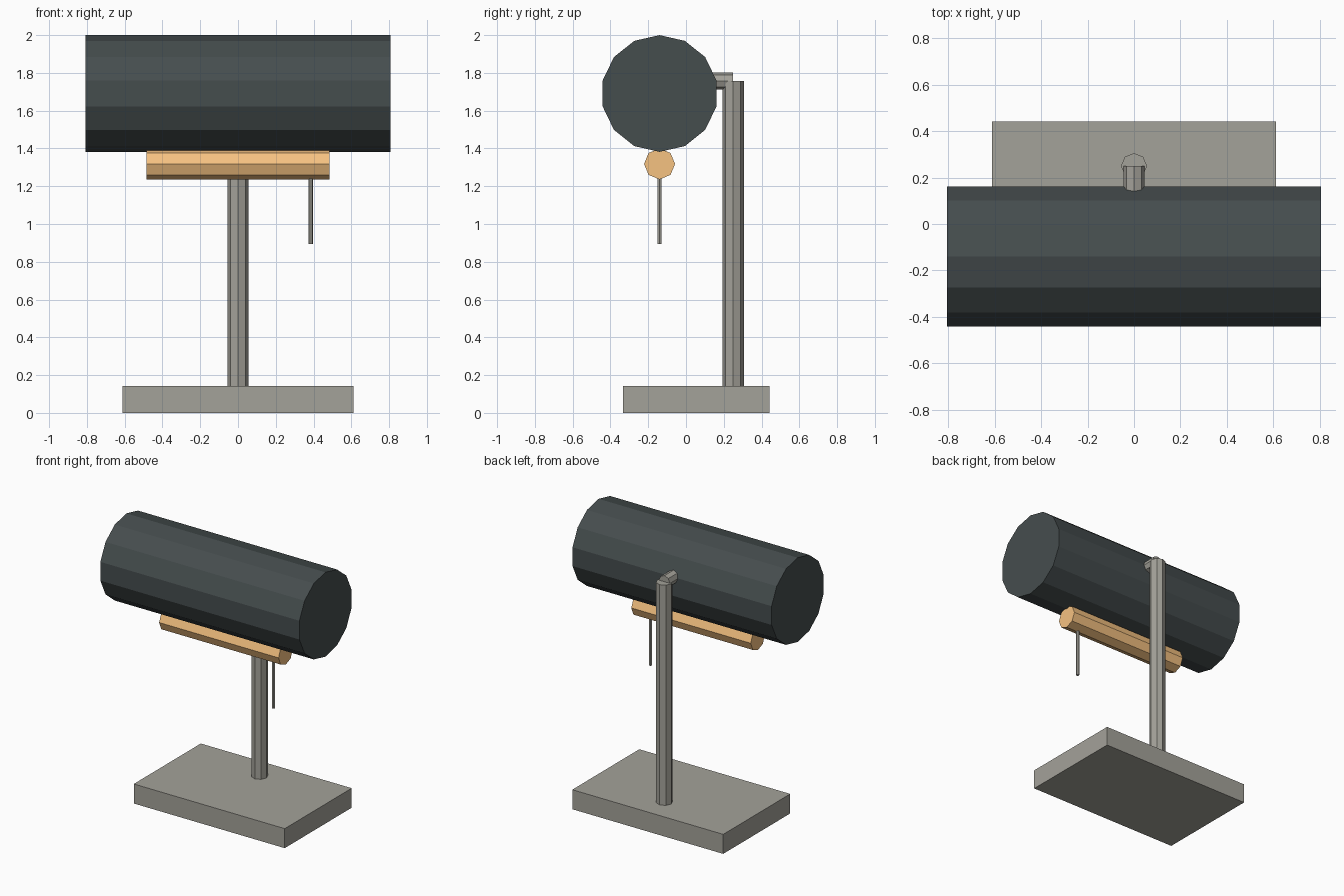
import bpy, bmesh
from math import sin, cos, tau
from mathutils import Vector

if "Cube" in bpy.data.objects:
    bpy.data.objects.remove(bpy.data.objects["Cube"])


def material(name, rgb):
    m = bpy.data.materials.new(name)
    m.diffuse_color = (*rgb, 1)
    m.use_nodes = True
    m.node_tree.nodes["Principled BSDF"].inputs["Base Color"].default_value = m.diffuse_color
    return m


def finish(name, bm, mat):
    bmesh.ops.recalc_face_normals(bm, faces=bm.faces)
    me = bpy.data.meshes.new(name)
    bm.to_mesh(me)
    bm.free()
    me.materials.append(mat)
    ob = bpy.data.objects.new(name, me)
    bpy.context.collection.objects.link(ob)
    return ob


def rod(name, start, end, radius, sides, up, mat):
    """Flat-faced closed cylinder between two points, first corner along 'up'."""
    start, end, up = Vector(start), Vector(end), Vector(up)
    side = (end - start).normalized().cross(up)
    ring = [(up * cos(tau * i / sides) + side * sin(tau * i / sides)) * radius
            for i in range(sides)]
    bm = bmesh.new()
    cap = bm.faces.new([bm.verts.new(start + p) for p in ring])
    ext = bmesh.ops.extrude_face_region(bm, geom=[cap], use_keep_orig=True)
    moved = [g for g in ext["geom"] if isinstance(g, bmesh.types.BMVert)]
    bmesh.ops.translate(bm, verts=moved, vec=end - start)
    return finish(name, bm, mat)


def box(name, lo, hi, mat):
    lo, hi = Vector(lo), Vector(hi)
    bm = bmesh.new()
    bmesh.ops.create_cube(bm, size=1)
    bmesh.ops.scale(bm, verts=bm.verts, vec=hi - lo)
    bmesh.ops.translate(bm, verts=bm.verts, vec=(lo + hi) / 2)
    return finish(name, bm, mat)


metal = material("warm_grey_metal", (0.37, 0.36, 0.32))
dark = material("dark_shade", (0.060, 0.074, 0.076))
glow = material("warm_bulb", (0.92, 0.54, 0.22))
X, Z = (1, 0, 0), (0, 0, 1)

# Stand: slab base, upright post and short arm into the shade
box("base", (-0.612, -0.333, 0), (0.612, 0.443, 0.143), metal)
rod("post", (0, 0.25, 0.12), (0, 0.25, 1.757), 0.056, 8, X, metal)
rod("arm", (0, 0.25, 1.757), (0, 0.0, 1.757), 0.045, 8, Z, metal)

# Head: 14-sided shade with the tube bulb under it
rod("shade", (-0.807, -0.14, 1.691), (0.807, -0.14, 1.691), 0.309, 14, Z, dark)
rod("tube_bulb", (-0.484, -0.14, 1.318), (0.484, -0.14, 1.318), 0.082, 8, Z, glow)

# Pull cord hanging from the bulb
rod("pull_cord", (0.386, -0.14, 0.894), (0.386, -0.14, 1.30), 0.012, 6, X, metal)
